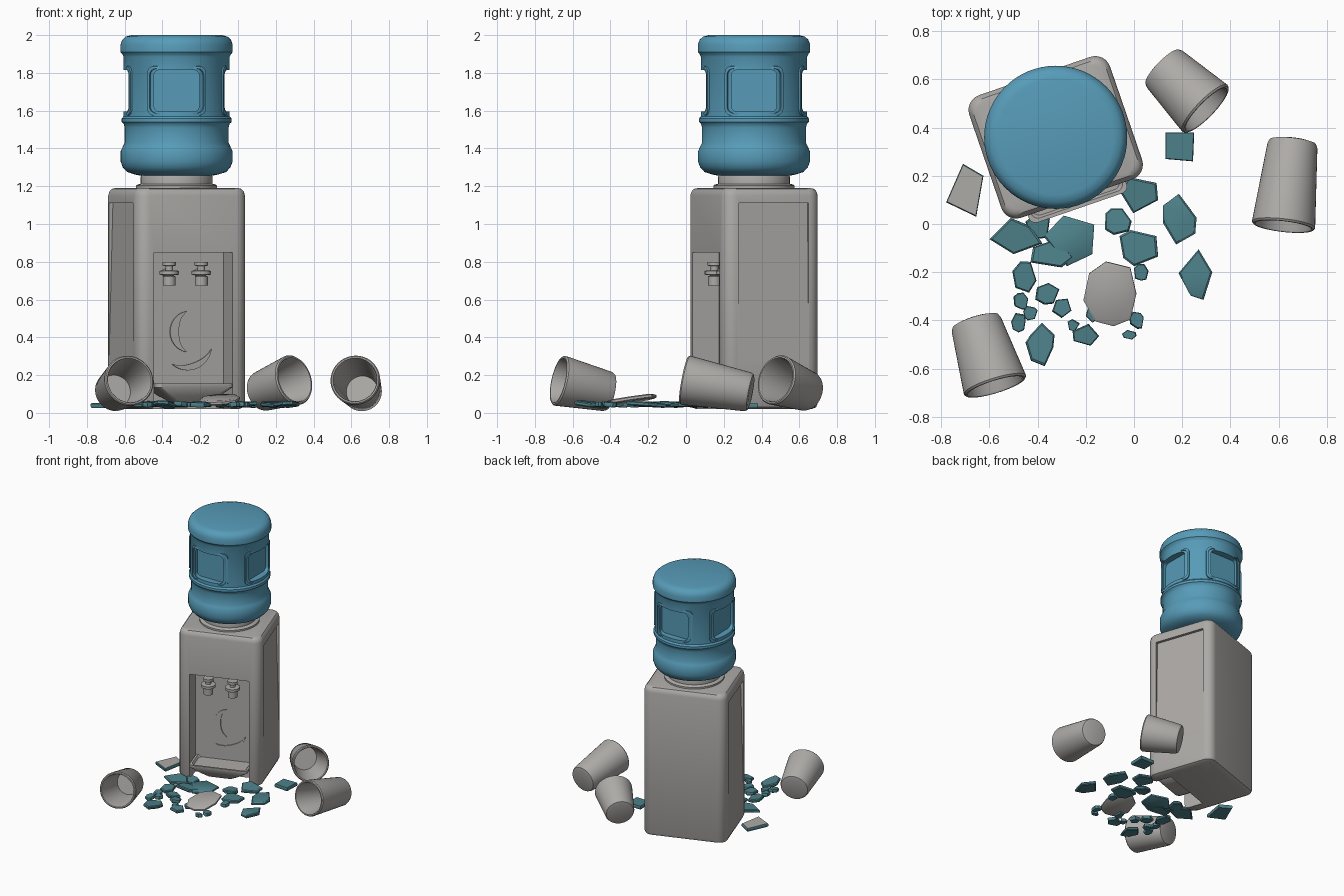
import bpy, bmesh, math, random
from mathutils import Matrix, Vector

if "Cube" in bpy.data.objects:
    bpy.data.objects.remove(bpy.data.objects["Cube"])

random.seed(4)


def material(name, rgb):
    m = bpy.data.materials.new(name)
    m.diffuse_color = (*rgb, 1)
    m.use_nodes = True
    m.node_tree.nodes["Principled BSDF"].inputs["Base Color"].default_value = m.diffuse_color
    return m


GREY = material("warm grey plastic", (0.42, 0.405, 0.39))
BLUE = material("water blue", (0.095, 0.33, 0.48))
TEAL = material("dark teal", (0.075, 0.22, 0.255))
# dispenser frame: turned 19 degrees about z
BASE = Matrix.Translation((-0.325, 0.36, 0)) @ Matrix.Rotation(math.radians(19), 4, 'Z')
CENTRE = Matrix.Translation((-0.325, 0.36, 0))


def loft(name, rings, mat, M=BASE, caps=True, loop=False):
    """Skin a list of equal point rings into a mesh object."""
    bm = bmesh.new()
    vs = [[bm.verts.new(M @ Vector(p)) for p in ring] for ring in rings]
    n = len(vs[0])
    for a, b in zip(vs, vs[1:] + ([vs[0]] if loop else [])):
        for i in range(n):
            j = (i + 1) % n
            bm.faces.new((a[i], a[j], b[j], b[i]))
    if caps:
        bm.faces.new(vs[0])
        bm.faces.new(vs[-1])
    bmesh.ops.recalc_face_normals(bm, faces=bm.faces)
    me = bpy.data.meshes.new(name)
    bm.to_mesh(me)
    bm.free()
    ob = bpy.data.objects.new(name, me)
    bpy.context.collection.objects.link(ob)
    me.materials.append(mat)
    return ob


def rrect(w, d, r, n=6):
    """2D rounded rectangle."""
    pts = []
    for k, (sx, sy) in enumerate(((1, 1), (-1, 1), (-1, -1), (1, -1))):
        for i in range(n + 1):
            a = math.pi / 2 * (k + i / n)
            pts.append((sx * (w / 2 - r) + r * math.cos(a), sy * (d / 2 - r) + r * math.sin(a)))
    return pts


def lathe(name, profile, mat, M, n=48):
    rings = [[(r * math.cos(2 * math.pi * i / n), r * math.sin(2 * math.pi * i / n), z)
              for i in range(n)] for r, z in profile]
    return loft(name, rings, mat, M)


def cut(ob, cutters):
    bpy.context.view_layer.objects.active = ob
    for c in cutters:
        m = ob.modifiers.new("cut", 'BOOLEAN')
        m.operation, m.solver, m.object = 'DIFFERENCE', 'EXACT', c
        bpy.ops.object.modifier_apply(modifier=m.name)
        bpy.data.objects.remove(c)


# cabinet with front alcove and shallow side grips
W, D = 0.618, 0.538
levels = [(0.03, 0.02), (0.008, 0.03), (0, 0.05), (0, 1.15), (0.006, 1.172), (0.018, 1.186), (0.035, 1.19)]
cabinet = loft("cabinet", [[(x, y, z) for x, y in rrect(W - 2 * i, D - 2 * i, 0.065 - i * 0.7)]
                           for i, z in levels], GREY)
alcove = loft("alcove_cutter", [[(x, y, z) for x, y in ((-.22, -.4), (.22, -.4), (.22, -.12), (-.22, -.12))]
                                for z in (-0.1, 0.85)], GREY)
grips = [loft("grip_cutter", [[(s * u, v, z) for u, z in ((.33, 1.11), (.288, 1.11), (.311, .2), (.33, .2))]
                              for v in (-.19, .2)], GREY) for s in (1, -1)]
cut(cabinet, [alcove] + grips)

# drip tray tapering downward
loft("drip_tray", [[(x, y - 0.2, z) for x, y in rrect(w, d, 0.03)]
                   for w, d, z in ((.20, .12, .06), (.30, .17, .09), (.43, .22, .135), (.43, .22, .155),
                                   (.40, .19, .155), (.38, .17, .14))], GREY)

# taps
for side, u in (("left", -0.105), ("right", 0.075)):
    lathe(side + "_tap", [(.034, .675), (.034, .722), (.02, .728), (.052, .732), (.052, .752), (.02, .755),
                          (.02, .777), (.036, .78), (.036, .80)], GREY,
          BASE @ Matrix.Translation((u, -0.185, 0)), 20)
    lathe(side + "_tap_pipe", [(.02, 0), (.02, .07)], GREY,
          BASE @ Matrix.Translation((u, -0.115, .742)) @ Matrix.Rotation(math.pi / 2, 4, 'X'), 16)


# crescent chips on the alcove wall
def chip(name, cu, cz, rad, a0, a1, thick):
    pts = []
    for i in range(13):
        t = i / 12
        a = math.radians(a0 + (a1 - a0) * t)
        pts.append((a, rad))
    inner = [(a, rad - thick * math.sin(math.pi * (i + .3) / 12.6)) for i, (a, _) in enumerate(pts)]
    ring = [(cu + r * math.cos(a), cz + r * math.sin(a)) for a, r in pts + inner[::-1]]
    loft(name, [[(u, v, z) for u, z in ring] for v in (-.118, -.128)], GREY)


chip("upper_chip", 0.03, 0.43, 0.11, 100, 260, 0.05)
chip("lower_chip", 0.02, 0.36, 0.135, 230, 350, 0.035)

# neck collar
lathe("neck_collar", [(.215, 1.18), (.215, 1.203), (.205, 1.21), (.19, 1.212), (.19, 1.25), (.185, 1.262)],
      GREY, CENTRE)

# water bottle with four flat recessed panels
bottle = lathe("water_bottle", [
    (.185, 1.255), (.22, 1.262), (.262, 1.275), (.285, 1.30), (.296, 1.33), (.296, 1.385), (.285, 1.41),
    (.275, 1.43), (.275, 1.51), (.28, 1.53), (.291, 1.54), (.291, 1.558), (.281, 1.57), (.281, 1.885),
    (.287, 1.898), (.297, 1.91), (.297, 1.95), (.288, 1.975), (.27, 1.992), (.24, 2.0)], BLUE, CENTRE, 64)
cutters, turns = [], [CENTRE @ Matrix.Rotation(k * math.pi / 2, 4, 'Z') for k in range(4)]
for T in turns:
    cutters.append(loft("panel_cutter", [[(x, y, z + 1.705) for x, z in rrect(.24, .22, .03)]
                                         for y in (-.35, -.23)], BLUE, T))
cut(bottle, cutters)
for k, T in enumerate(turns):
    rings = []
    for w, h, r in ((.31, .265, .265), (.305, .26, .29), (.28, .235, .29), (.275, .23, .245)):
        rings.append([(r * math.sin(x / .27), -r * math.cos(x / .27), z + 1.705)
                      for x, z in rrect(w, h, .035)])
    loft("panel_frame_%d" % k, rings, BLUE, T, caps=False, loop=True)

# spilled cups: closed-end centre, open-end centre, large radius
cups = [((-.66, -.40, .11), (-.575, -.675, .172), .135),
        ((.115, .655, .11), (.30, .475, .176), .135),
        ((.66, .345, .108), (.62, -.01, .175), .132)]
for k, (a, b, R) in enumerate(cups):
    a, b = Vector(a), Vector(b)
    L, r = (b - a).length, R * 0.79
    M = Matrix.Translation(a) @ (b - a).to_track_quat('Z', 'Y').to_matrix().to_4x4()
    lathe("cup_%d" % k, [(r - .025, 0), (r - .007, .005), (r, .02), (R, L - .008), (R - .006, L),
                         (R - .014, L), (R - .018, L - .008), (r - .02, .025)], GREY, M, 40)


# broken shards
def shard(name, x, y, sx, sy, mat, z=0.045, n=None, tilt=0.12, t=0.024):
    n = n or random.choice((5, 6, 7))
    off = random.random() * 6.28
    pts = []
    for i in range(n):
        a = off + (i + random.uniform(-.25, .25)) * 2 * math.pi / n
        r = random.uniform(.8, 1.1)
        pts.append((r * math.cos(a), r * math.sin(a)))
    lo = [min(p[i] for p in pts) for i in (0, 1)]
    hi = [max(p[i] for p in pts) for i in (0, 1)]
    pts = [tuple((p[i] - (lo[i] + hi[i]) / 2) / (hi[i] - lo[i]) * (sx, sy)[i] for i in (0, 1)) for p in pts]
    M = (Matrix.Translation((x, y, z)) @ Matrix.Rotation(random.uniform(-tilt, tilt), 4, 'X')
         @ Matrix.Rotation(random.uniform(-tilt, tilt), 4, 'Y'))
    return loft(name, [[(px * s, py * s, h) for px, py in pts]
                       for s, h in ((.9, -t / 2), (1, -t / 4), (1, t / 4), (.9, t / 2))], mat, M)


shards = [
    (.02, .12, .16, .15), (.19, .02, .14, .21), (.255, -.21, .14, .21), (.02, -.10, .16, .15),
    (-.065, .01, .11, .11), (-.49, -.05, .22, .15), (-.27, -.07, .21, .21), (-.34, -.12, .18, .12),
    (-.455, -.22, .1, .13), (-.36, -.29, .1, .09), (-.30, -.35, .08, .08), (-.39, -.50, .12, .18),
    (-.20, -.46, .11, .09), (-.25, -.42, .05, .05), (-.47, -.32, .06, .07), (-.43, -.37, .06, .06),
    (-.48, -.41, .06, .08), (-.02, -.46, .06, .04), (.01, -.40, .06, .07), (.03, -.20, .06, .07),
    (-.17, -.37, .06, .08), (-.40, -.01, .1, .1)]
for k, s in enumerate(shards):
    shard("shard_%d" % k, *s, TEAL)
shard("large_grey_shard", -.1, -.29, .22, .27, GREY, z=.07, n=8, tilt=.15)


# four-cornered shards, one with a grey upper face
def quad_shard(name, corners, mat):
    cx, cy = (sum(c[i] for c in corners) / 4 for i in (0, 1))
    return loft(name, [[(cx + (x - cx) * s, cy + (y - cy) * s, z) for x, y in corners]
                       for s, z in ((.95, .026), (1, .034), (1, .046), (.95, .052))], mat, Matrix())


quad_shard("square_shard", ((.13, .27), (.245, .26), (.25, .38), (.13, .38)), TEAL)
left = quad_shard("left_shard", ((-.78, .09), (-.655, .03), (-.625, .2), (-.71, .25)), TEAL)
left.data.materials.append(GREY)
for f in left.data.polygons:
    f.material_index = 1 if f.normal.z > 0.9 else 0

# smooth shading with sharp edges kept
for ob in bpy.context.scene.objects:
    ob.select_set(True)
    bpy.context.view_layer.objects.active = ob
bpy.ops.object.shade_smooth_by_angle(angle=math.radians(35))
